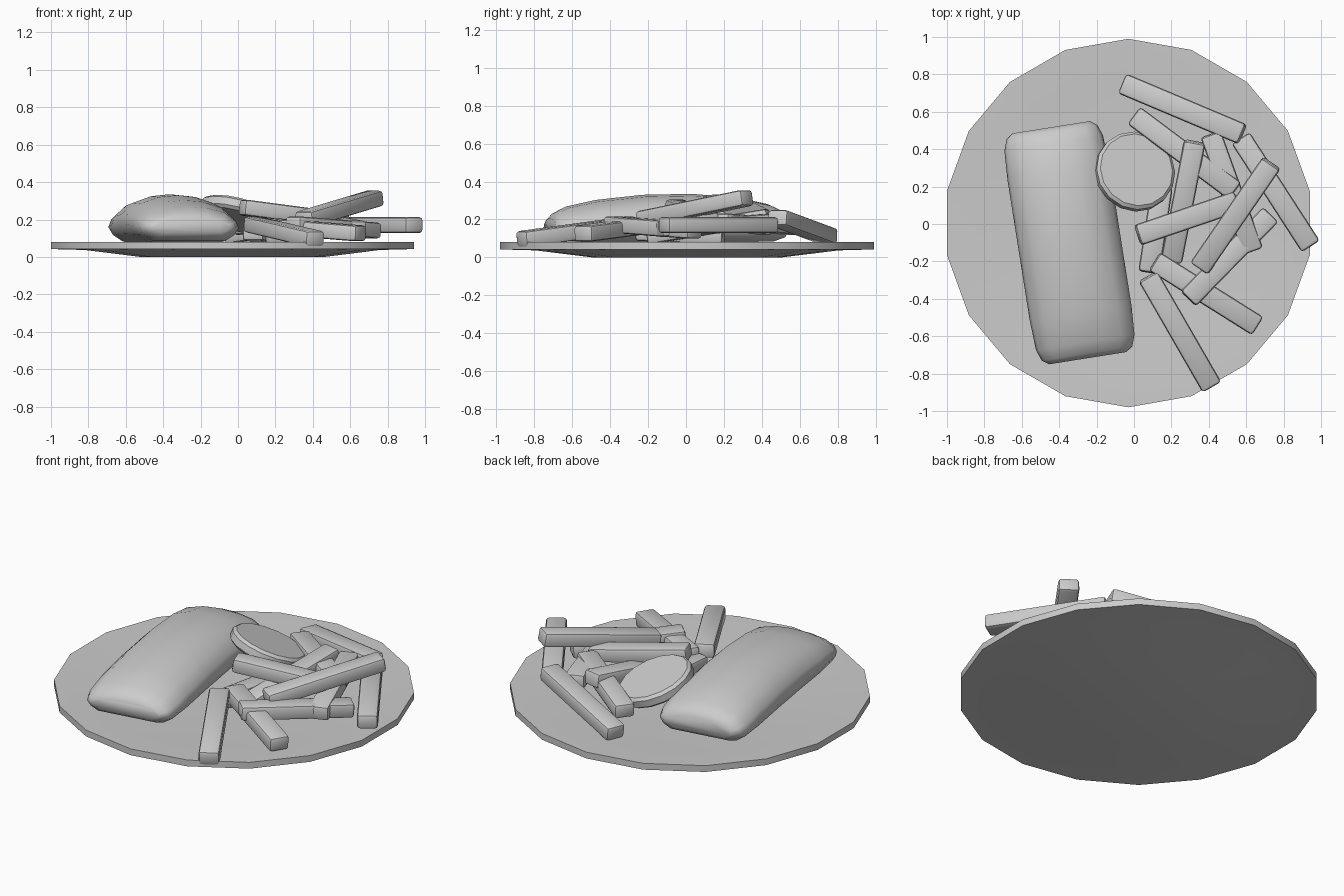
import bpy, bmesh, math
from mathutils import Vector, Matrix

if "Cube" in bpy.data.objects:
    bpy.data.objects.remove(bpy.data.objects["Cube"])

grey = bpy.data.materials.new("plain grey")
grey.use_nodes = True
grey.diffuse_color = (0.6, 0.6, 0.6, 1)
grey.node_tree.nodes["Principled BSDF"].inputs["Base Color"].default_value = (0.6, 0.6, 0.6, 1)


def finish(bm, name, matrix=Matrix(), angle=30):
    """Turn a bmesh into a grey object with smooth faces and sharp edges."""
    bmesh.ops.recalc_face_normals(bm, faces=bm.faces)
    mesh = bpy.data.meshes.new(name)
    bm.to_mesh(mesh)
    bm.free()
    mesh.materials.append(grey)
    obj = bpy.data.objects.new(name, mesh)
    obj.matrix_world = matrix
    bpy.context.collection.objects.link(obj)
    bpy.ops.object.select_all(action='DESELECT')
    bpy.context.view_layer.objects.active = obj
    obj.select_set(True)
    bpy.ops.object.shade_smooth_by_angle(angle=math.radians(angle))
    return obj


def loft(rings, name, matrix=Matrix(), angle=30):
    """Skin a list of equal-length rings and cap both ends."""
    bm = bmesh.new()
    loops = [[bm.verts.new(p) for p in ring] for ring in rings]
    n = len(loops[0])
    for a, b in zip(loops, loops[1:]):
        for i in range(n):
            bm.faces.new((a[i], a[(i + 1) % n], b[(i + 1) % n], b[i]))
    bm.faces.new(loops[0])
    bm.faces.new(loops[-1])
    return finish(bm, name, matrix, angle)


def circle(radius, z, n, phase=0.0):
    return [(radius * math.cos(phase + math.tau * i / n),
             radius * math.sin(phase + math.tau * i / n), z) for i in range(n)]


# Plate: tapered foot, flat rim and a shallow well
plate_profile = [(0.50, 0.0), (0.80, 0.037), (0.985, 0.042), (0.985, 0.08), (0.80, 0.075), (0.50, 0.055)]
loft([circle(r, z, 18, math.pi / 2) for r, z in plate_profile], "plate",
     Matrix.Translation((-0.03, 0.005, 0)))

# Fillet: rounded cross-section, arched along its length
section = [(-0.20, 0.0), (-0.25, 0.17), (-0.275, 0.38), (-0.26, 0.58), (-0.20, 0.82), (-0.10, 0.96),
           (0.0, 1.0), (0.10, 0.96), (0.20, 0.82), (0.26, 0.58), (0.275, 0.38), (0.25, 0.17), (0.20, 0.0)]
# station along the length, width scale, bottom, top
stations = [(-0.625, 0.76, 0.13, 0.205), (-0.60, 0.89, 0.105, 0.235), (-0.54, 0.97, 0.085, 0.268),
            (-0.38, 1.0, 0.08, 0.303), (-0.13, 1.0, 0.08, 0.33), (0.13, 1.0, 0.08, 0.335),
            (0.38, 1.0, 0.08, 0.315), (0.54, 0.97, 0.085, 0.28), (0.60, 0.89, 0.105, 0.25),
            (0.625, 0.76, 0.13, 0.215)]
loft([[(x * w, y, lo + (hi - lo) * h) for x, h in section] for y, w, lo, hi in stations], "fillet",
     Matrix.Translation((-0.345, -0.10, 0)) @ Matrix.Rotation(math.radians(9), 4, 'Z'), 60)

# Round slice leaning on the fillet
tilt = Vector((0, 0, 1)).rotation_difference(Vector((0.27, 0.30, 1))).to_matrix().to_4x4()
loft([circle(r, z, 16) for r, z in [(0.20, -0.035), (0.217, -0.02), (0.217, 0.02), (0.20, 0.035)]],
     "round_slice", Matrix.Translation((0.005, 0.28, 0.225)) @ tilt, 40)


def fry(name, start, end, width=0.115, height=0.085):
    """Bevelled stick between two end points, its broad side up."""
    a, b = Vector(start), Vector(end)
    along = (b - a).normalized()
    side = Vector((0, 0, 1)).cross(along).normalized()
    up = along.cross(side)
    rot = Matrix((along, side, up)).transposed().to_4x4()
    bm = bmesh.new()
    bmesh.ops.create_cube(bm, size=1)
    bmesh.ops.scale(bm, vec=((b - a).length, width, height), verts=bm.verts)
    bmesh.ops.bevel(bm, geom=bm.edges[:], offset=0.018, segments=2, profile=0.5, affect='EDGES')
    finish(bm, name, Matrix.Translation((a + b) / 2) @ rot, 40)


# Pile of fries
fries = [
    ("back", (-0.06, 0.75, 0.11), (0.58, 0.48, 0.21)),
    ("top_left", (0.02, -0.06, 0.265), (0.55, 0.12, 0.195)),
    ("top_right", (0.735, 0.325, 0.315), (0.35, -0.235, 0.20)),
    ("middle", (0.29, -0.40, 0.175), (0.73, 0.05, 0.14)),
    ("front", (0.075, -0.28, 0.175), (0.415, -0.87, 0.095)),
    ("front_right", (0.66, -0.545, 0.125), (0.11, -0.20, 0.17)),
    ("right", (0.57, 0.46, 0.17), (0.945, -0.12, 0.17)),
    ("inner_right", (0.41, 0.48, 0.19), (0.635, -0.145, 0.15)),
    ("behind_slice", (0.0, 0.58, 0.16), (0.54, 0.175, 0.19)),
    ("inner", (0.325, 0.44, 0.215), (0.20, -0.20, 0.11)),
    ("bottom", (0.08, -0.26, 0.13), (0.15, 0.20, 0.11)),
]
for label, start, end in fries:
    fry("fry_" + label, start, end)
